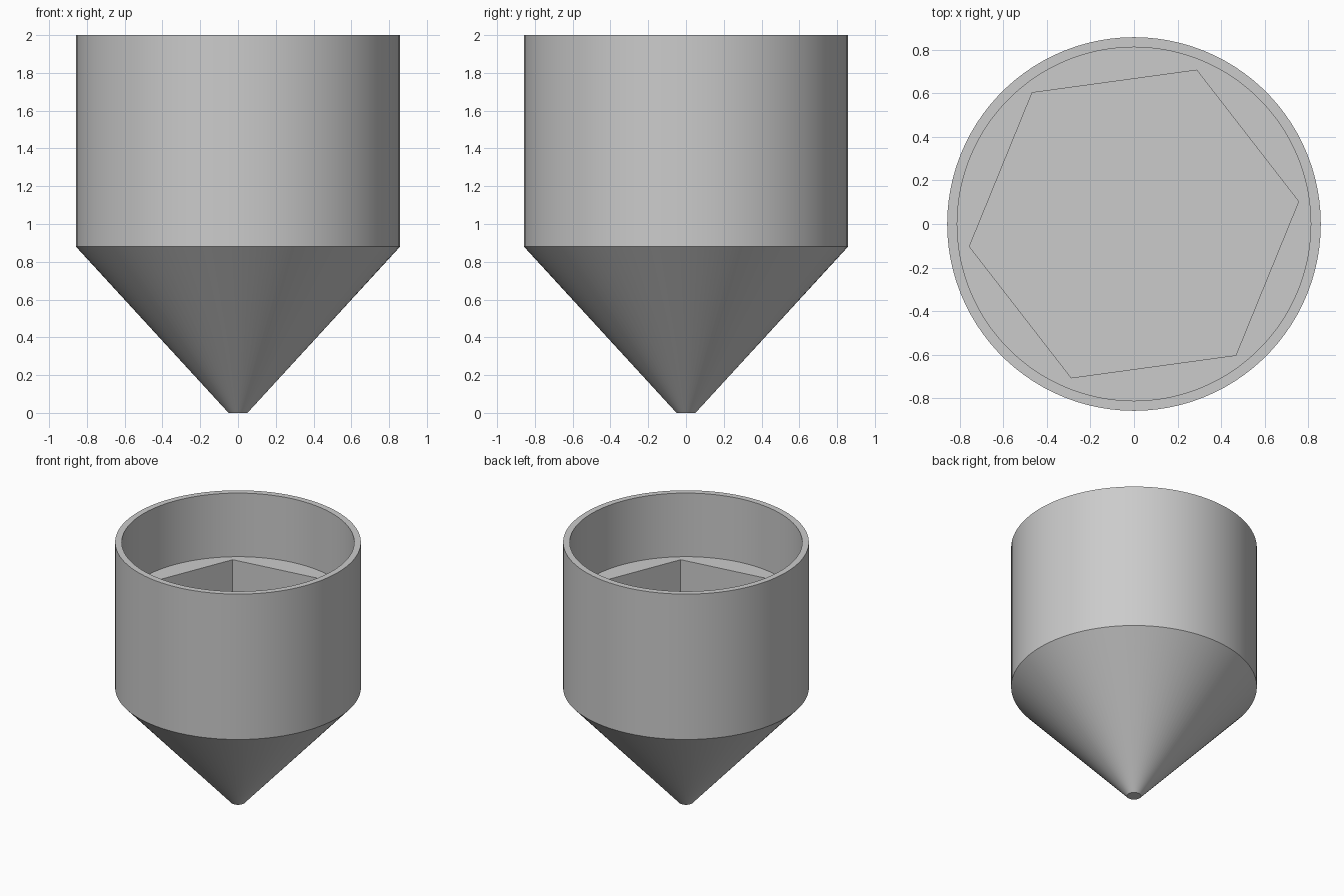
import bpy
import bmesh
from math import cos, sin, pi, radians

SEGMENTS = 100
HEX_TURN = radians(7.8)

cube = bpy.data.objects.get("Cube")
if cube:
    bpy.data.objects.remove(cube, do_unlink=True)

grey = bpy.data.materials.new("plain grey")
grey.use_nodes = True
grey.diffuse_color = (0.6, 0.6, 0.6, 1)
grey.node_tree.nodes["Principled BSDF"].inputs["Base Color"].default_value = (0.6, 0.6, 0.6, 1)

bm = bmesh.new()


def ring(radius, z, count, turn=0.0):
    """A closed loop of vertices at one height."""
    angles = [turn + 2 * pi * i / count for i in range(count)]
    return [bm.verts.new((radius * cos(a), radius * sin(a), z)) for a in angles]


def bridge(lower, upper):
    """A band of quads between two equal loops."""
    n = len(lower)
    for i in range(n):
        j = (i + 1) % n
        bm.faces.new((lower[i], lower[j], upper[j], upper[i]))


def loop_edges(loop):
    return [bm.edges.get((v, loop[i - 1])) for i, v in enumerate(loop)]


# Turned shell: blunt tip, cone, cylinder wall, rim, inner wall down to the ledge
profile = [(0.05, 0), (0.858, 0.88), (0.858, 2), (0.812, 2), (0.812, 1.51)]
rings = [ring(r, z, SEGMENTS) for r, z in profile]
for lower, upper in zip(rings, rings[1:]):
    bridge(lower, upper)
bm.faces.new(rings[0])

# Six-sided socket with a flat floor
hex_top = ring(0.763, 1.51, 6, HEX_TURN)
hex_floor = ring(0.763, 0.88, 6, HEX_TURN)
bridge(hex_top, hex_floor)
bm.faces.new(hex_floor)

# Ledge between the round wall and the socket
bmesh.ops.triangle_fill(bm, use_beauty=True,
                        edges=loop_edges(rings[-1]) + loop_edges(hex_top))
bmesh.ops.recalc_face_normals(bm, faces=bm.faces)

mesh = bpy.data.meshes.new("pointed_socket_foot")
bm.to_mesh(mesh)
bm.free()
mesh.materials.append(grey)
foot = bpy.data.objects.new("pointed_socket_foot", mesh)
bpy.context.collection.objects.link(foot)

bpy.ops.object.select_all(action='DESELECT')
foot.select_set(True)
bpy.context.view_layer.objects.active = foot
bpy.ops.object.shade_smooth_by_angle(angle=radians(30))
